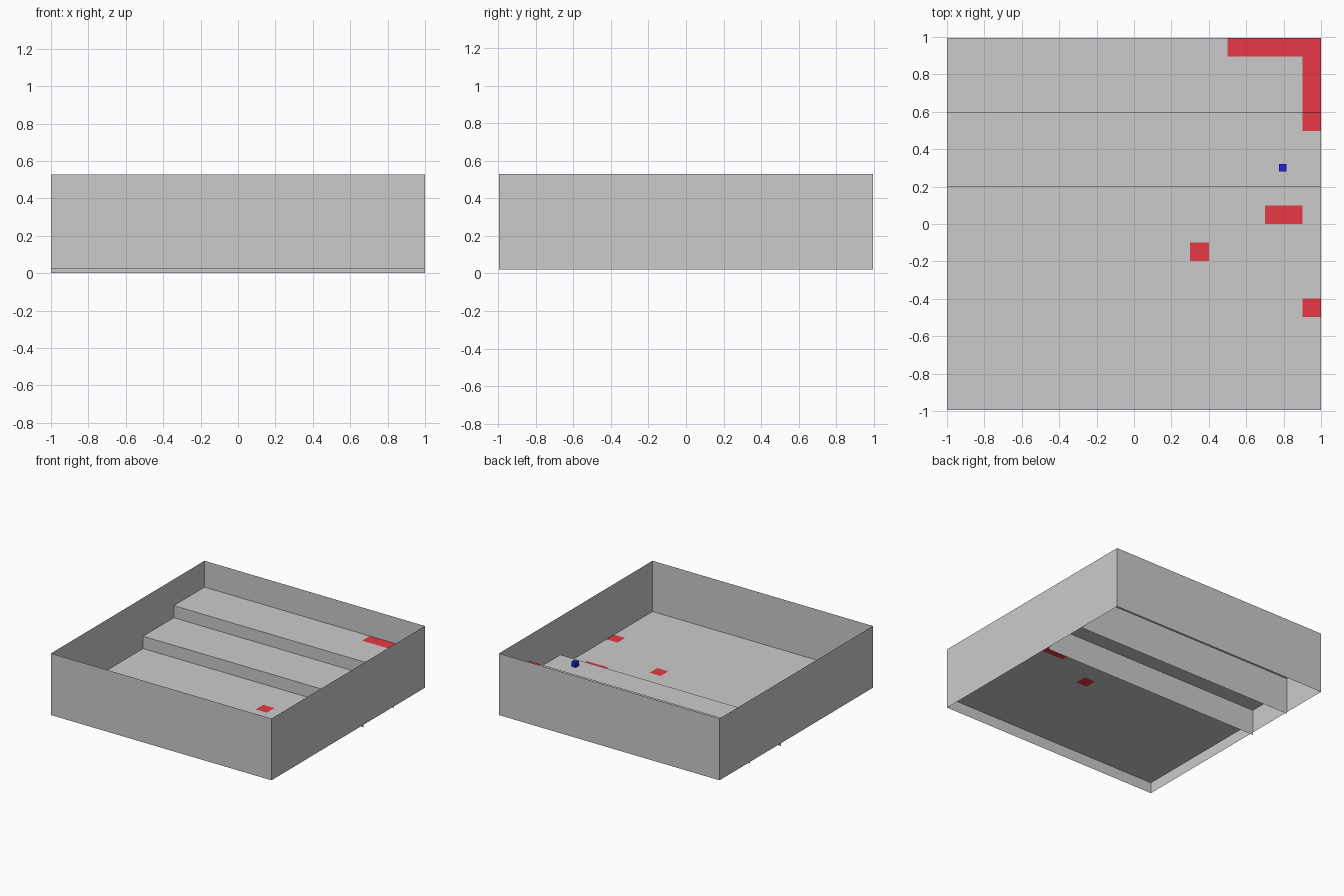
import bpy, bmesh

if "Cube" in bpy.data.objects:
    bpy.data.objects.remove(bpy.data.objects["Cube"])

X0, Y0 = -1.0, -0.994          # front left corner of the room
TX, TY = 0.1, 0.0994           # tile pitch
WALL_LOW, WALL_TOP = 0.022, 0.528


def make(name, quads, color=None):
    """Build one object from a list of flat quads."""
    bm = bmesh.new()
    for q in quads:
        bm.faces.new([bm.verts.new(c) for c in q])
    bmesh.ops.remove_doubles(bm, verts=bm.verts, dist=0.0005)
    me = bpy.data.meshes.new(name)
    bm.to_mesh(me)
    bm.free()
    ob = bpy.data.objects.new(name, me)
    bpy.context.collection.objects.link(ob)
    if color:
        mat = bpy.data.materials.new(name + "_paint")
        mat.diffuse_color = color
        mat.use_nodes = True
        mat.node_tree.nodes["Principled BSDF"].inputs["Base Color"].default_value = mat.diffuse_color
        me.materials.append(mat)
    return ob


def tile(i, j, z):
    x, y = X0 + i * TX, Y0 + j * TY
    return [(x, y, z), (x + TX, y, z), (x + TX, y + TY, z), (x, y + TY, z)]


def panel(x1, y1, x2, y2, low, top):
    return [(x1, y1, low), (x2, y2, low), (x2, y2, top), (x1, y1, top)]


# Red tile cells: corner strip plus scattered tiles
red = {(i, 19) for i in range(15, 20)} | {(19, j) for j in range(15, 20)}
red |= {(17, 10), (18, 10), (13, 8), (19, 5)}

# Three floor levels: first row, end row, height
levels = [("lower", 0, 12, 0.112), ("middle", 12, 16, 0.213), ("upper", 16, 20, 0.312)]
red_quads = []
below = None
for label, j0, j1, z in levels:
    cells = [(i, j) for i in range(20) for j in range(j0, j1)]
    make(label + "_floor", [tile(i, j, z) for i, j in cells if (i, j) not in red])
    red_quads += [tile(i, j, z) for i, j in cells if (i, j) in red]
    # Riser panel reaches down to the ground behind each step
    if j0:
        y = Y0 + j0 * TY
        low = 0.0 if j0 == 12 else 0.008
        make(label + "_riser", [panel(-1, y, 1, y, low, z)])
make("red_tiles", red_quads, (0.8, 0.04, 0.06, 1))

# Perimeter walls
Y1 = -Y0
for name, ends in {"front_wall": (-1, Y0, 1, Y0), "right_wall": (1, Y0, 1, Y1),
                   "back_wall": (1, Y1, -1, Y1), "left_wall": (-1, Y1, -1, Y0)}.items():
    make(name, [panel(*ends, WALL_LOW, WALL_TOP)])

# Small blue cube on the middle level
bpy.ops.mesh.primitive_cube_add(size=0.04, location=(0.795, 0.302, 0.234))
cube = bpy.context.object
cube.name = "blue_cube"
blue = bpy.data.materials.new("blue_cube_paint")
blue.diffuse_color = (0.01, 0.02, 0.7, 1)
blue.use_nodes = True
blue.node_tree.nodes["Principled BSDF"].inputs["Base Color"].default_value = blue.diffuse_color
cube.data.materials.append(blue)
